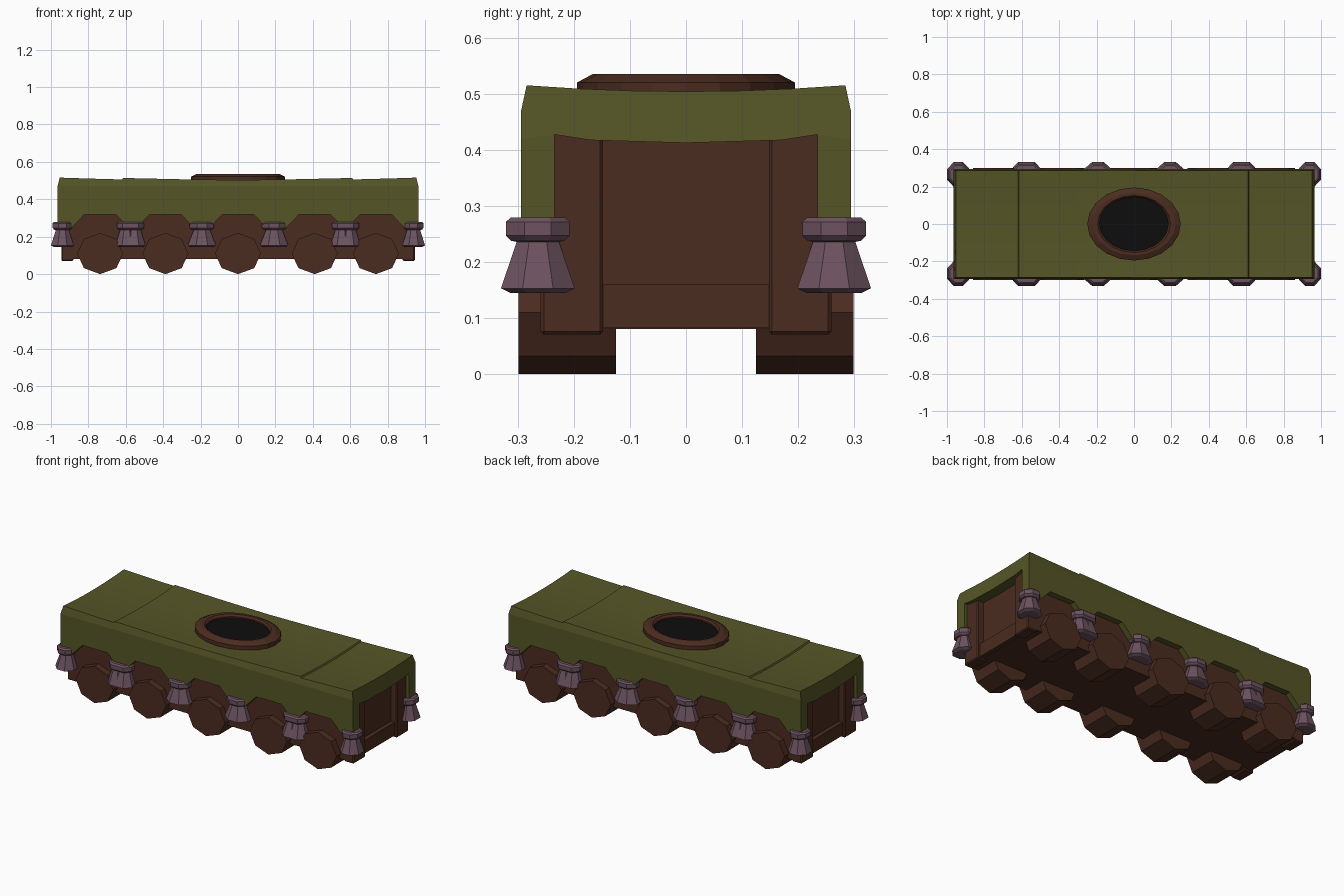
import bpy, bmesh
from math import sin, cos, pi

if "Cube" in bpy.data.objects:
    bpy.data.objects.remove(bpy.data.objects["Cube"])


def material(name, r, g, b):
    m = bpy.data.materials.new(name)
    m.diffuse_color = (r, g, b, 1)
    m.use_nodes = True
    m.node_tree.nodes["Principled BSDF"].inputs["Base Color"].default_value = m.diffuse_color
    return m


GREEN = material("olive", 0.09, 0.09, 0.02)
BROWN = material("brown", 0.07, 0.025, 0.014)
PURPLE = material("mauve", 0.15, 0.085, 0.115)
BLACK = material("black", 0.004, 0.004, 0.004)


def make(name, verts, faces, mat):
    me = bpy.data.meshes.new(name)
    me.from_pydata(verts, [], faces)
    bm = bmesh.new()
    bm.from_mesh(me)
    bmesh.ops.recalc_face_normals(bm, faces=bm.faces)
    bm.to_mesh(me)
    bm.free()
    me.materials.append(mat)
    ob = bpy.data.objects.new(name, me)
    bpy.context.collection.objects.link(ob)
    return ob


def loft(name, rings, mat, caps=True, closed=False):
    """Bridge consecutive rings of equal length."""
    n, k = len(rings[0]), len(rings)
    verts = [v for r in rings for v in r]
    faces = []
    for i in range(k if closed else k - 1):
        a, b = i * n, (i + 1) % k * n
        faces += [(a + j, a + (j + 1) % n, b + (j + 1) % n, b + j) for j in range(n)]
    if caps:
        faces += [tuple(range(n)), tuple(range((k - 1) * n, k * n))]
    return make(name, verts, faces, mat)


def extrude_y(name, profile, y0, y1, mat):
    return loft(name, [[(x, y, z) for x, z in profile] for y in (y0, y1)], mat)


def box(name, x0, x1, y0, y1, z0, z1, mat, bevel=0):
    ob = extrude_y(name, [(x0, z0), (x1, z0), (x1, z1), (x0, z1)], y0, y1, mat)
    if bevel:
        mod = ob.modifiers.new("bevel", 'BEVEL')
        mod.width, mod.segments = bevel, 1
    return ob


def ellipse(cx, cy, z, rx, ry, n, phase=0.0):
    return [(cx + rx * cos(2 * pi * (i + phase) / n),
             cy + ry * sin(2 * pi * (i + phase) / n), z) for i in range(n)]


WHEELS = [-0.737, -0.388, 0, 0.41, 0.737]

# Main body with framed ends
box("body", -0.905, 0.905, -0.26, 0.26, 0.08, 0.45, BROWN)
for s in (-1, 1):
    xa, xb = sorted((s * 0.88, s * 0.945))
    for t in (-1, 1):
        ya, yb = sorted((t * 0.148, t * 0.26))
        box("end_post", xa, xb, ya, yb, 0.07, 0.435, BROWN, 0.006)
    xa, xb = sorted((s * 0.88, s * 0.93))
    box("end_bottom_rail", xa, xb, -0.15, 0.15, 0.082, 0.16, BROWN)

# Octagonal rollers
for x in WHEELS:
    octagon = [(x + 0.123 * sin(i * pi / 4), 0.11 - 0.11 * cos(i * pi / 4)) for i in range(8)]
    for s in (-1, 1):
        extrude_y("wheel", octagon, s * 0.125, s * 0.30, BROWN)

# Sagging cover top with two seams
stations = [(-0.965, 0.516), (-0.8, 0.511), (-0.62, 0.506), (-0.615, 0.514), (-0.3, 0.507),
            (0, 0.503), (0.3, 0.507), (0.61, 0.514), (0.615, 0.506), (0.8, 0.511), (0.965, 0.516)]
rings = []
for x, z in stations:
    xt = max(-0.953, min(0.953, x))
    ring = [(x, -0.235, 0.428), (x, -0.295, 0.42), (x, -0.295, 0.47)]
    for i in range(7):
        y = -0.285 + 0.095 * i
        ring.append((xt, y, z - 0.011 * (1 - (y / 0.285) ** 2)))
    ring += [(x, 0.295, 0.47), (x, 0.295, 0.42), (x, 0.235, 0.428),
             (x, 0.17, 0.418), (x, 0, 0.413), (x, -0.17, 0.418)]
    rings.append(ring)
loft("cover_top", rings, GREEN)

# Cover sides, with an arch over every roller
profile = [(0.965, 0.43), (-0.965, 0.43), (-0.965, 0.24)]
for x in WHEELS:
    profile += [(x - 0.16, 0.24), (x - 0.083, 0.32), (x + 0.083, 0.32), (x + 0.16, 0.24)]
profile.append((0.965, 0.24))
for s in (-1, 1):
    extrude_y("cover_side", profile, s * 0.235, s * 0.295, GREEN)

# Hatch ring and dark opening
loft("hatch_ring", [ellipse(0, 0, z, rx, ry, 20) for rx, ry, z in
     [(0.25, 0.195, 0.48), (0.25, 0.195, 0.521), (0.222, 0.167, 0.536),
      (0.195, 0.152, 0.536), (0.184, 0.144, 0.525), (0.184, 0.144, 0.48)]],
     BROWN, caps=False, closed=True)
make("hatch_opening", ellipse(0, 0, 0.517, 0.19, 0.15, 20), [tuple(range(20))], BLACK)

# Tassels: single at corners, wide near the middle, paired in between
TASSEL = [(0.05, 0.145), (0.066, 0.153), (0.038, 0.236), (0.048, 0.238),
          (0.057, 0.247), (0.057, 0.272), (0.048, 0.28)]


def tassel(x, y, wide):
    loft("tassel", [ellipse(x, y, z, r * wide, r * 1.08, 8, 0.5) for r, z in TASSEL], PURPLE)


for s in (-1, 1):
    y = s * 0.265
    for t in (-1, 1):
        tassel(t * 0.939, y, 1.0)
        tassel(t * 0.555, y, 1.0)
        tassel(t * 0.595, y, 1.0)
        tassel(t * 0.193, y, 1.24)
